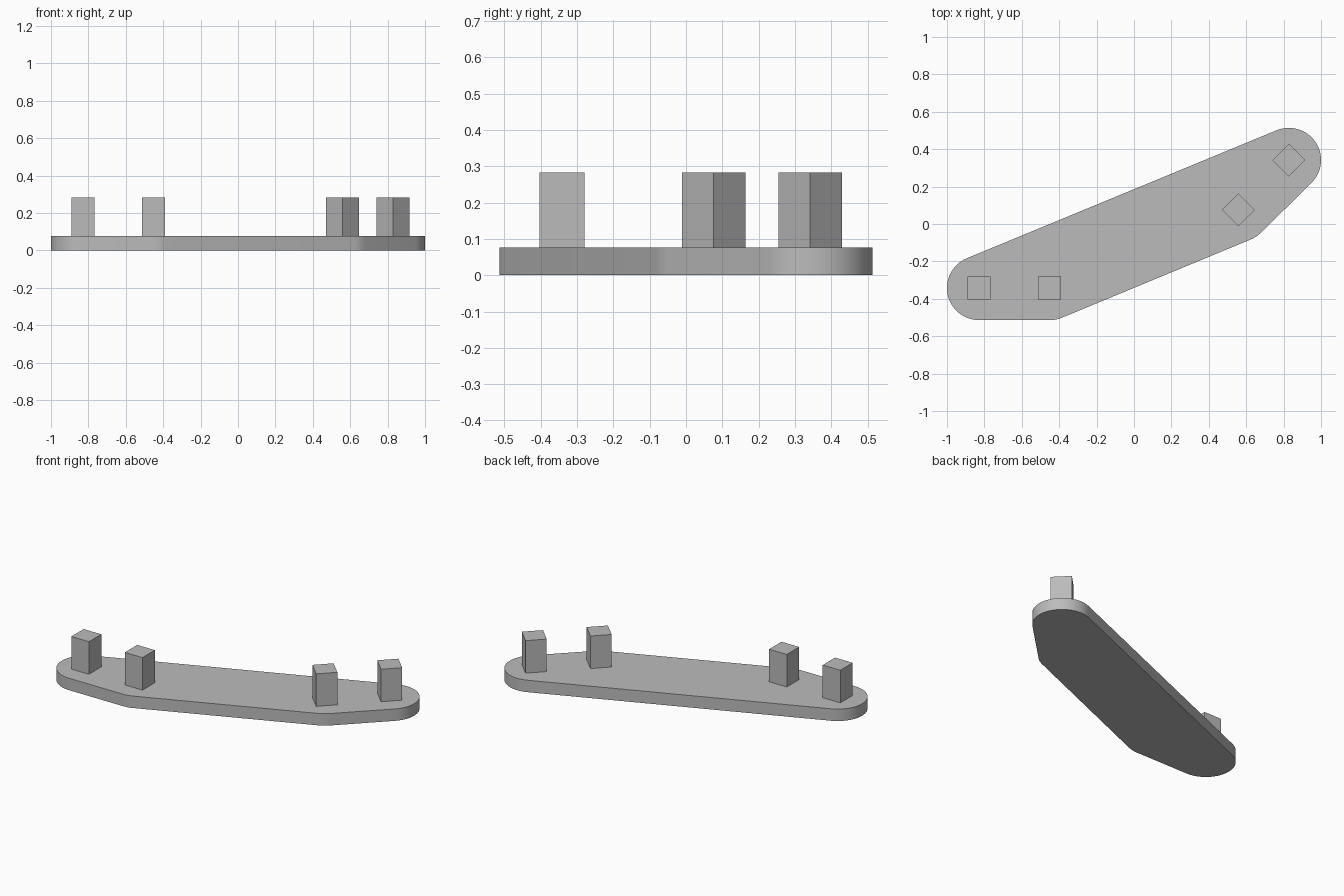
import bpy, bmesh
from math import cos, sin, radians

cube = bpy.data.objects.get("Cube")
if cube:
    bpy.data.objects.remove(cube, do_unlink=True)

RADIUS, THICK, TOP, POST = 0.172, 0.076, 0.283, 0.124

grey = bpy.data.materials.new("plain_grey")
grey.use_nodes = True
grey.diffuse_color = (0.5, 0.5, 0.5, 1)
grey.node_tree.nodes["Principled BSDF"].inputs["Base Color"].default_value = (0.5, 0.5, 0.5, 1)


def prism(name, outline, z0, z1):
    """Extrude a counter-clockwise outline from z0 to z1."""
    bm = bmesh.new()
    base = bm.faces.new([bm.verts.new((x, y, z0)) for x, y in outline])
    cap = bmesh.ops.extrude_face_region(bm, geom=[base], use_keep_orig=True)
    for v in cap["geom"]:
        if isinstance(v, bmesh.types.BMVert):
            v.co.z = z1
    bmesh.ops.recalc_face_normals(bm, faces=bm.faces)
    mesh = bpy.data.meshes.new(name)
    bm.to_mesh(mesh)
    bm.free()
    mesh.materials.append(grey)
    obj = bpy.data.objects.new(name, mesh)
    bpy.context.collection.objects.link(obj)
    return obj


def arc(x, y, r, start, end, steps):
    angles = [radians(start + (end - start) * i / steps) for i in range(steps + 1)]
    return [(x + r * cos(a), y + r * sin(a)) for a in angles]


# Post centre, rim arc around it (degrees), arc steps, post rotation
stations = [
    ("right_outer", -0.828, -0.342, 112.5, 270, 28, 0),
    ("right_inner", -0.451, -0.342, 270, 292.5, 4, 0),
    ("left_inner", 0.558, 0.076, 292.5, 315, 4, 45),
    ("left_outer", 0.828, 0.342, 315, 472.5, 28, 45),
]

# Base plate: rounded outline running around all four posts
rim = []
for _, x, y, start, end, steps, _ in stations:
    rim += arc(x, y, RADIUS, start, end, steps)
plate = prism("base_plate", rim, 0, THICK)
bpy.context.view_layer.objects.active = plate
plate.select_set(True)
bpy.ops.object.shade_smooth_by_angle(angle=radians(30))

# Square posts
for name, x, y, _, _, _, turn in stations:
    corners = arc(x, y, POST / 2 ** 0.5, 45 + turn, 315 + turn, 3)
    prism(name + "_post", corners, THICK, TOP)
